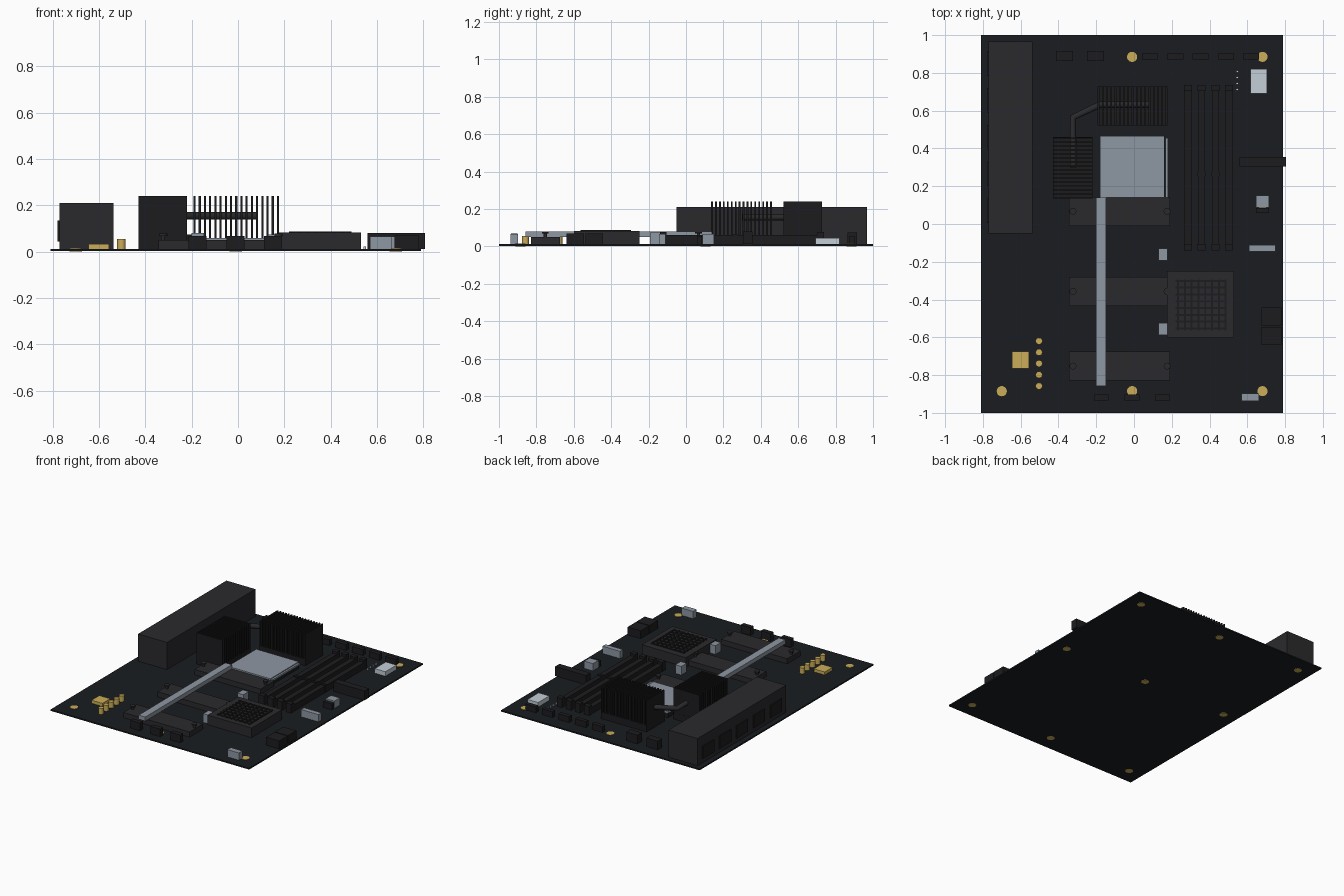
import bpy, bmesh
from mathutils import Vector

if "Cube" in bpy.data.objects:
    bpy.data.objects.remove(bpy.data.objects["Cube"])

def material(name, c):
    m = bpy.data.materials.new(name)
    m.diffuse_color = (*c, 1)
    m.use_nodes = True
    m.node_tree.nodes["Principled BSDF"].inputs["Base Color"].default_value = m.diffuse_color
    return m

BOARD = material("board_black", (0.010, 0.012, 0.014))
DARK = material("dark_metal", (0.023, 0.023, 0.026))
BLACK = material("black_plastic", (0.012, 0.012, 0.014))
GREY = material("grey_metal", (0.27, 0.31, 0.36))
PALE = material("pale_plastic", (0.55, 0.62, 0.68))
GOLD = material("gold", (0.60, 0.42, 0.10))
TOP = 0.012

def finish(name, bm, mat):
    me = bpy.data.meshes.new(name)
    bm.to_mesh(me)
    bm.free()
    ob = bpy.data.objects.new(name, me)
    bpy.context.collection.objects.link(ob)
    me.materials.append(mat)
    return ob

def boxes(name, items, mat):
    """One object from boxes given as (x0, x1, y0, y1, z0, z1)."""
    bm = bmesh.new()
    for x0, x1, y0, y1, z0, z1 in items:
        vs = bmesh.ops.create_cube(bm, size=1)["verts"]
        for v in vs:
            v.co = Vector(((x0 + x1) / 2 + v.co.x * (x1 - x0),
                           (y0 + y1) / 2 + v.co.y * (y1 - y0),
                           (z0 + z1) / 2 + v.co.z * (z1 - z0)))
    return finish(name, bm, mat)

def discs(name, items, mat, n=20):
    """One object from upright cylinders given as (x, y, r, z0, z1)."""
    bm = bmesh.new()
    for x, y, r, z0, z1 in items:
        vs = bmesh.ops.create_cone(bm, cap_ends=True, segments=n, radius1=r,
                                   radius2=r, depth=z1 - z0)["verts"]
        bmesh.ops.translate(bm, verts=vs, vec=(x, y, (z0 + z1) / 2))
    for f in bm.faces:
        f.smooth = len(f.verts) == 4
    for e in bm.edges:
        e.smooth = all(f.smooth for f in e.link_faces)
    return finish(name, bm, mat)

# Circuit board and its 3 x 3 mounting rings
boxes("circuit_board", [(-0.81, 0.79, -1, 1, 0.002, TOP)], BOARD)
discs("mounting_rings", [(x, y, 0.027, 0, 0.015)
                         for x in (-0.70, -0.01, 0.68)
                         for y in (-0.885, 0.105, 0.885)], GOLD)

# Rear port cover with port openings on its outer side
boxes("port_cover", [(-0.77, -0.537, -0.05, 0.967, TOP, 0.21)], DARK)
boxes("rear_ports", [(-0.778, -0.765, y - 0.065, y + 0.065, 0.045, 0.135)
                     for y in (0.07, 0.265, 0.46, 0.655, 0.85)], BLACK)

# Two finned heatsinks
boxes("side_heatsink_base", [(-0.43, -0.22, 0.135, 0.46, TOP, 0.06)], BLACK)
boxes("side_heatsink_fins", [(-0.43, -0.22, 0.135 + i * 0.021, 0.144 + i * 0.021, 0.055, 0.24)
                             for i in range(16)], BLACK)
boxes("rear_heatsink_base", [(-0.192, 0.177, 0.522, 0.728, TOP, 0.06)], BLACK)
boxes("rear_heatsink_fins", [(-0.192 + i * 0.0225, -0.183 + i * 0.0225, 0.522, 0.728, 0.055, 0.24)
                             for i in range(17)], BLACK)

# Bent heat pipe
cu = bpy.data.curves.new("heat_pipe", "CURVE")
cu.dimensions = "3D"
cu.bevel_depth = 0.018
cu.bevel_resolution = 3
cu.use_fill_caps = True
path = [(0.085, 0.632), (-0.18, 0.632), (-0.322, 0.565), (-0.322, 0.30)]
sp = cu.splines.new("POLY")
sp.points.add(len(path) - 1)
for p, (x, y) in zip(sp.points, path):
    p.co = (x, y, 0.155, 1)
pipe = bpy.data.objects.new("heat_pipe", cu)
bpy.context.collection.objects.link(pipe)
cu.materials.append(DARK)

# Processor socket
boxes("socket_base", [(-0.18, 0.165, 0.14, 0.467, TOP, 0.045)], BLACK)
boxes("socket_plate", [(-0.18, 0.162, 0.14, 0.467, 0.045, 0.06)], GREY)
boxes("socket_lever", [(0.167, 0.18, 0.14, 0.455, 0.045, 0.058)], GREY)

# Memory slots with end latches and centre keys
slots = [0.285, 0.358, 0.431, 0.504]
boxes("memory_slots", [(x - 0.019, x + 0.019, -0.135, 0.735, TOP, 0.06) for x in slots], BLACK)
boxes("memory_latches", [(x - 0.021, x + 0.021, y - 0.017, y + 0.017, TOP, 0.078)
                         for x in slots for y in (-0.122, 0.72)], BLACK)
boxes("memory_keys", [(x - 0.021, x + 0.021, 0.255, 0.275, TOP, 0.066) for x in slots], BLACK)

# Drive shields with screws
rows = [0.067, -0.357, -0.752]
boxes("drive_shields", [(-0.343, 0.19, y - 0.077, y + 0.077, TOP, 0.05) for y in rows], DARK)
ends = [(x, y) for x in (-0.323, 0.175) for y in rows]
discs("screw_stems", [(x, y, 0.009, 0.045, 0.072) for x, y in ends], DARK, 12)
discs("screw_heads", [(x, y, 0.018, 0.068, 0.078) for x, y in ends], DARK)

# Long bright bar across the shields
boxes("accent_bar", [(-0.2, -0.147, -0.858, 0.14, 0.05, 0.08)], GREY)

# Chipset heatsink with a raised lattice
boxes("chipset_heatsink", [(0.175, 0.53, -0.6, -0.248, TOP, 0.082)], DARK)
n = 8
boxes("chipset_lattice",
      [(0.22, 0.49, -0.558 + i * 0.036, -0.548 + i * 0.036, 0.08, 0.087) for i in range(n)] +
      [(0.228 + i * 0.036, 0.238 + i * 0.036, -0.565, -0.295, 0.08, 0.088) for i in range(n)], BLACK)

# Edge connectors and headers
boxes("main_power_connector", [(0.558, 0.806, 0.305, 0.355, TOP, 0.08)], BLACK)
boxes("drive_connectors", [(0.675, 0.78, y, y + 0.095, TOP, 0.07) for y in (-0.64, -0.538)], BLACK)
boxes("side_headers_grey", [(0.61, 0.75, -0.145, -0.11, TOP, 0.065),
                            (0.645, 0.715, 0.088, 0.15, TOP, 0.065),
                            (0.57, 0.663, -0.937, -0.897, TOP, 0.065)], GREY)
boxes("side_header_dark", [(0.645, 0.715, 0.058, 0.086, TOP, 0.055)], BLACK)
boxes("button_block", [(0.617, 0.703, 0.692, 0.82, TOP, 0.045)], PALE)
discs("status_lights", [(0.547, 0.712 + i * 0.032, 0.006, TOP, 0.022) for i in range(4)], PALE, 10)
boxes("shield_clips", [(0.13, 0.178, y, y + 0.062, TOP, 0.075) for y in (-0.193, -0.587)], GREY)
boxes("rear_power_connectors", [(x, x + 0.09, 0.864, 0.915, TOP, 0.075)
                                for x in (-0.413, -0.25)], BLACK)
boxes("fan_headers", [(0.042 + i * 0.134, 0.127 + i * 0.134, 0.872, 0.902, TOP, 0.055)
                      for i in range(5)], BLACK)
boxes("front_headers", [(x, x + 0.078, -0.935, -0.902, TOP, 0.068)
                        for x in (-0.213, -0.05, 0.112)], BLACK)

# Audio chip and capacitors
boxes("audio_chip", [(-0.645, -0.557, -0.765, -0.675, TOP, 0.034)], GOLD)
discs("audio_capacitors", [(-0.503, -0.62 - i * 0.0595, 0.018, TOP, 0.055) for i in range(5)], GOLD)
